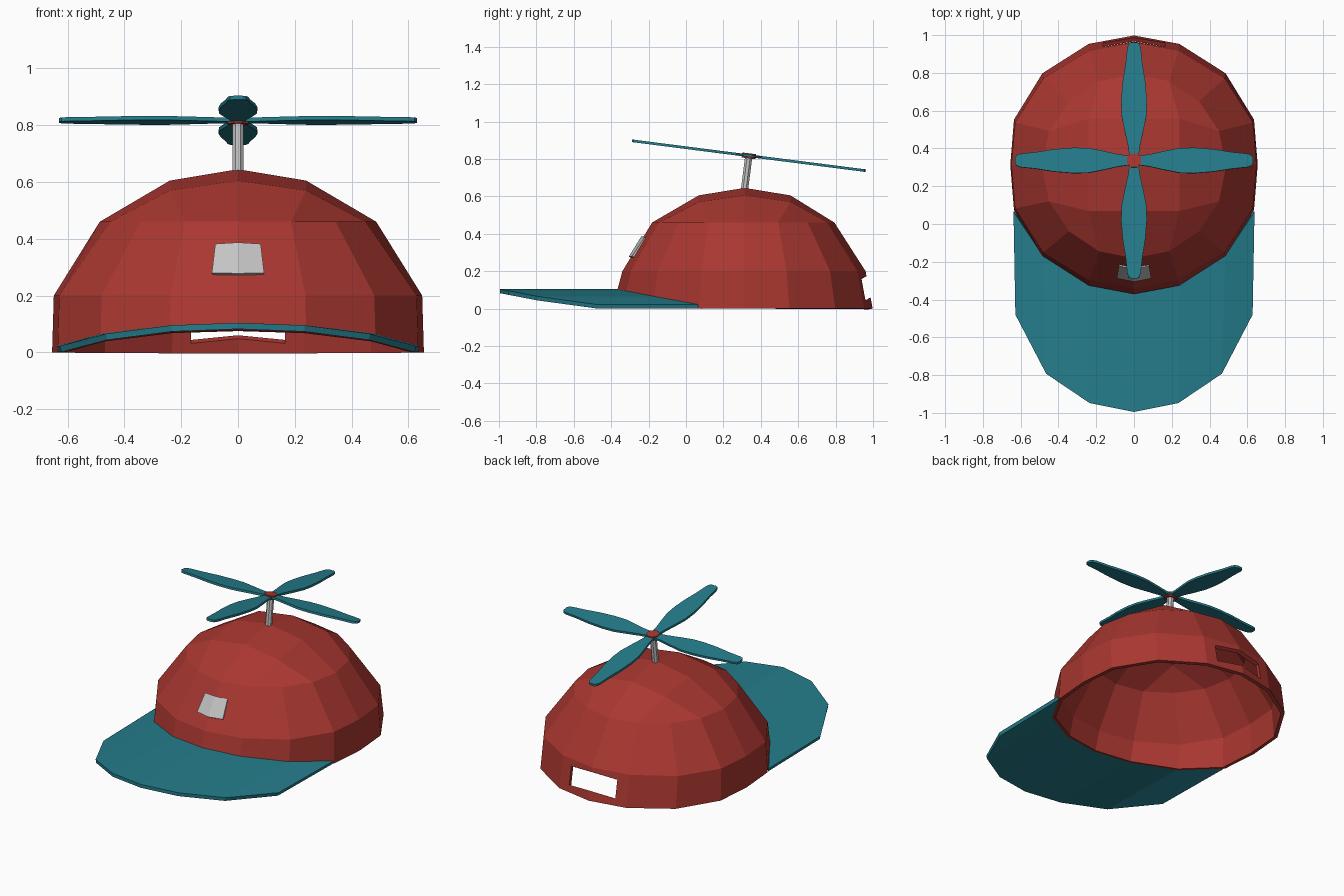
import bpy, bmesh, math
from mathutils import Matrix, Vector

if "Cube" in bpy.data.objects:
    bpy.data.objects.remove(bpy.data.objects["Cube"])


def material(name, rgb):
    m = bpy.data.materials.new(name)
    m.diffuse_color = (*rgb, 1)
    m.use_nodes = True
    m.node_tree.nodes["Principled BSDF"].inputs["Base Color"].default_value = m.diffuse_color
    return m


RED = material("red cloth", (0.40, 0.038, 0.030))
TEAL = material("teal", (0.018, 0.205, 0.26))
GREY = material("light grey", (0.55, 0.55, 0.55))
CY = 0.313                      # centre of the dome along y


def finish(name, bm, mat, matrix=None, thickness=0):
    me = bpy.data.meshes.new(name)
    if matrix:
        bm.transform(matrix)
    bm.to_mesh(me)
    bm.free()
    me.materials.append(mat)
    ob = bpy.data.objects.new(name, me)
    bpy.context.collection.objects.link(ob)
    if thickness:
        mod = ob.modifiers.new("thickness", 'SOLIDIFY')
        mod.thickness = thickness
        mod.offset = -1
    return ob


def sheet(bm, row_a, row_b):
    """Strip of quads between two rows of points."""
    a = [bm.verts.new(p) for p in row_a]
    b = [bm.verts.new(p) for p in row_b]
    for i in range(len(a) - 1):
        bm.faces.new((a[i], a[i + 1], b[i + 1], b[i]))


def lerp(x, pts):
    """Piecewise linear lookup."""
    for (x0, y0), (x1, y1) in zip(pts, pts[1:]):
        if x <= x1:
            return y0 + (y1 - y0) * (x - x0) / (x1 - x0)
    return pts[-1][1]


# Height of the arched brim (underside) by distance from the middle
ARCH = [(0, 0.08), (0.24, 0.072), (0.475, 0.044), (0.63, 0.0)]

# Dome: two 16-sided bands and a 4 x 4 grid cap, shaped from a gridded cube.
# Quarter outline of the rim, slightly squarer than an ellipse, from the y axis
RIM = [(0, 1), (0.366, 0.935), (0.74, 0.708), (0.97, 0.35), (1, 0)]
# level: radius x, radius y, centre y, height
RINGS = {0: (0.655, 0.685, CY, 0), 1: (0.649, 0.65, 0.31, 0.2),
         2: (0.487, 0.487, 0.306, 0.46)}
bm = bmesh.new()
bmesh.ops.create_cube(bm, size=2)
bmesh.ops.subdivide_edges(bm, edges=bm.edges[:], cuts=3, use_grid_fill=True)
bmesh.ops.delete(bm, geom=[v for v in bm.verts if v.co.z < -0.1], context='VERTS')
for v in bm.verts:
    gx, gy, level = (round(c * 2) for c in v.co)
    if max(abs(gx), abs(gy)) == 2:
        rx, ry, cy, z = RINGS[level]
        # step 0..4 from the y axis to the x axis
        step = abs(gx) if abs(gy) == 2 else 4 - abs(gy)
        ux, uy = RIM[step]
        if level == 2:
            ux, uy = math.sin(step * math.pi / 8), math.cos(step * math.pi / 8)
        x = math.copysign(ux * rx, gx)
        y = cy + math.copysign(uy * ry, gy)
        if level == 0 and y < 0.1:
            z = lerp(abs(x), ARCH)
    else:
        x, y = 0.24 * gx, CY + 0.245 * gy
        z = (0.645, 0.605, 0.57)[abs(gx) + abs(gy)]
    v.co = (x, y, z)
dome = finish("cap_dome", bm, RED, thickness=0.022)

# Adjustment opening at the back, cut along a slightly rising direction
bm = bmesh.new()
bmesh.ops.create_cube(bm, size=1)
slope = Matrix.Identity(4)
slope[2][1] = 0.6
cutter = finish("opening_cutter", bm, RED,
                Matrix.Translation((0, 0.97, 0.113)) @ slope
                @ Matrix.Diagonal((0.33, 0.2, 0.126, 1)))
cutter.hide_render = True
cutter.display_type = 'WIRE'
cut = dome.modifiers.new("back opening", 'BOOLEAN')
cut.operation = 'DIFFERENCE'
cut.solver = 'EXACT'
cut.object = cutter

# Brim: arched sheet from the dome rim to the front edge
inner = [(0, -0.37), (0.24, -0.325), (0.482, -0.17), (0.638, 0.065)]
outer = [(0, -0.995), (0.235, -0.948), (0.465, -0.793), (0.628, -0.48)]
rise = [0.104, 0.095, 0.065, 0.022]


def mirrored(points):
    half = [(x, y, z) for (x, y), z in zip(points, rise)]
    return [(-x, y, z) for x, y, z in half[:0:-1]] + half


bm = bmesh.new()
sheet(bm, mirrored(outer), mirrored(inner))
finish("brim", bm, TEAL, thickness=0.022)

# Front patch, folded to follow the dome
bm = bmesh.new()
sheet(bm,
      [(-0.092, -0.288, 0.28), (0, -0.306, 0.278), (0.092, -0.288, 0.28)],
      [(-0.08, -0.222, 0.382), (0, -0.238, 0.387), (0.08, -0.222, 0.382)])
finish("front_patch", bm, GREY, thickness=0.025)

# Propeller assembly, tilted slightly back
TILT = Matrix.Translation((0, 0.336, 0.817)) @ Matrix.Rotation(-math.atan(0.128), 4, 'X')


def cylinder(name, radius, z0, z1, mat):
    bm = bmesh.new()
    bmesh.ops.create_cone(bm, cap_ends=True, segments=8, radius1=radius,
                          radius2=radius, depth=z1 - z0)
    finish(name, bm, mat, TILT @ Matrix.Translation((0, 0, (z0 + z1) / 2))
           @ Matrix.Rotation(math.pi / 8, 4, 'Z'))


cylinder("propeller_rod", 0.021, -0.19, 0.0, GREY)
cylinder("propeller_hub", 0.04, -0.014, 0.013, RED)

# Four blades: half widths along the radius
BLADE = [(0.02, 0.024), (0.08, 0.032), (0.16, 0.05), (0.24, 0.066), (0.32, 0.068),
         (0.42, 0.06), (0.52, 0.044), (0.6, 0.036), (0.622, 0.028), (0.63, 0.015)]
bm = bmesh.new()
for i in range(4):
    turn = Matrix.Rotation(i * math.pi / 2, 3, 'Z')
    sheet(bm, [turn @ Vector((r, -w, 0.007)) for r, w in BLADE],
          [turn @ Vector((r, w, 0.007)) for r, w in BLADE])
finish("propeller_blades", bm, TEAL, TILT, thickness=0.014)
